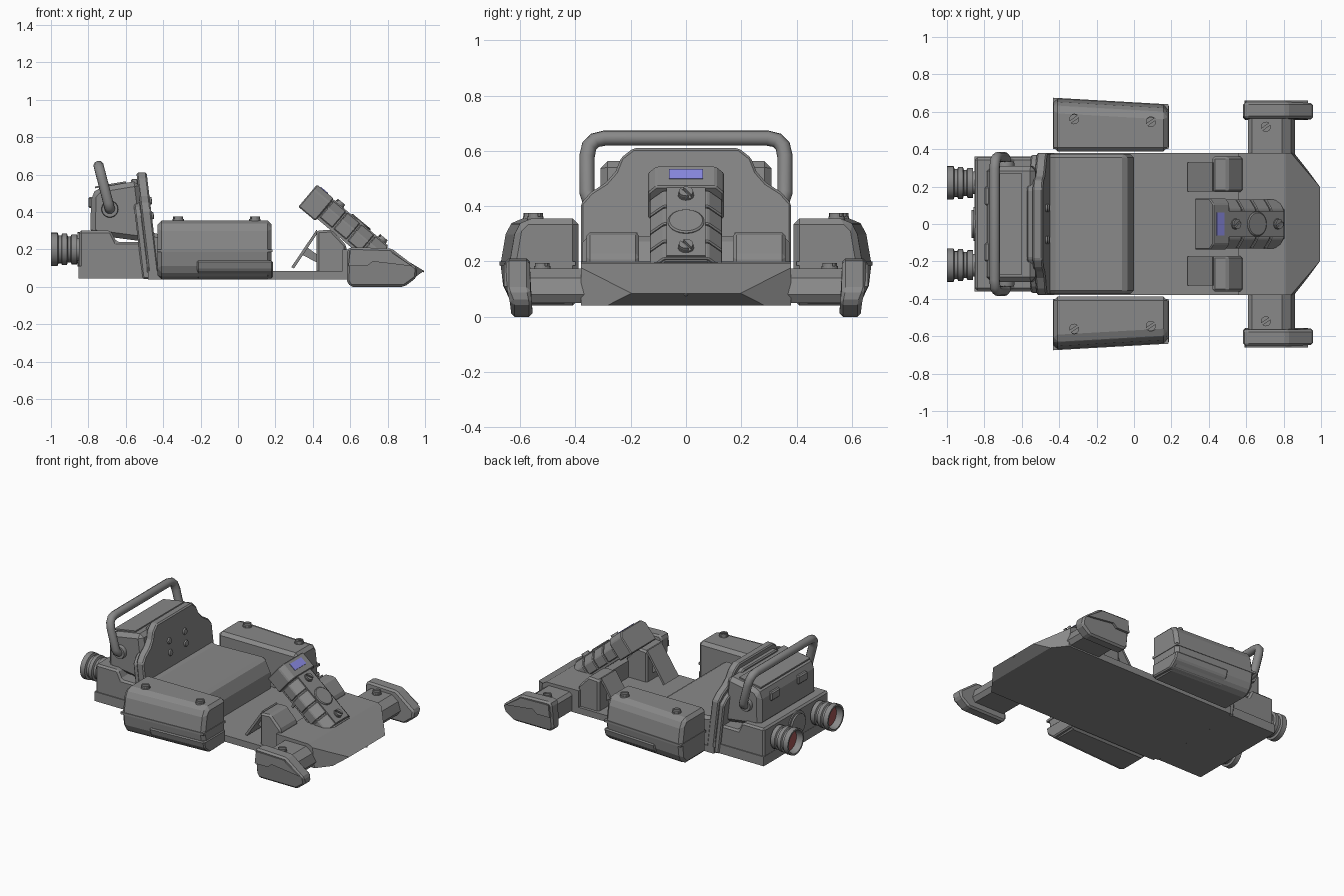
import bpy, bmesh, math
from mathutils import Matrix, Vector

if "Cube" in bpy.data.objects:
    bpy.data.objects.remove(bpy.data.objects["Cube"])


def material(name, rgb):
    m = bpy.data.materials.new(name)
    m.diffuse_color = (*rgb, 1)
    m.use_nodes = True
    m.node_tree.nodes["Principled BSDF"].inputs["Base Color"].default_value = m.diffuse_color
    return m


GREY = material("body grey", (0.25, 0.25, 0.25))
BLUE = material("screen blue", (0.26, 0.26, 0.78))
RED = material("exhaust red", (0.36, 0.09, 0.09))


def finish(name, bm, mat=GREY, bevel=0, matrix=None, smooth=False, segments=1):
    if matrix is not None:
        bm.transform(matrix)
    bmesh.ops.recalc_face_normals(bm, faces=bm.faces)
    me = bpy.data.meshes.new(name)
    bm.to_mesh(me)
    bm.free()
    me.materials.append(mat)
    ob = bpy.data.objects.new(name, me)
    bpy.context.collection.objects.link(ob)
    if bevel:
        b = ob.modifiers.new("bevel", 'BEVEL')
        b.width, b.segments, b.limit_method = bevel, segments, 'ANGLE'
    if smooth:
        bpy.ops.object.select_all(action='DESELECT')
        ob.select_set(True)
        bpy.context.view_layer.objects.active = ob
        bpy.ops.object.shade_smooth_by_angle(angle=math.radians(35))
    return ob


def extrude(bm, pts, axis, lo, hi):
    """Prism: a 2D profile swept along one axis."""
    place = {'x': lambda a, b, t: (t, a, b), 'y': lambda a, b, t: (a, t, b),
             'z': lambda a, b, t: (a, b, t)}[axis]
    ends = [[bm.verts.new(place(a, b, t)) for a, b in pts] for t in (lo, hi)]
    for e in ends:
        bm.faces.new(e)
    n = len(pts)
    for i in range(n):
        j = (i + 1) % n
        bm.faces.new((ends[0][i], ends[0][j], ends[1][j], ends[1][i]))


def prism(name, pts, axis, lo, hi, warp=None, **kw):
    bm = bmesh.new()
    extrude(bm, pts, axis, lo, hi)
    if warp:
        for v in bm.verts:
            warp(v.co)
    return finish(name, bm, **kw)


def box(name, x, y, z, **kw):
    return prism(name, [(x[0], z[0]), (x[1], z[0]), (x[1], z[1]), (x[0], z[1])],
                 'y', y[0], y[1], **kw)


def lathe(name, profile, matrix, **kw):
    """Revolve (radius, height) points around local z."""
    bm = bmesh.new()
    vs = [bm.verts.new((r, 0, h)) for r, h in profile]
    es = [bm.edges.new(p) for p in zip(vs, vs[1:])]
    bmesh.ops.spin(bm, geom=vs + es, cent=(0, 0, 0), axis=(0, 0, 1),
                   angle=math.tau, steps=24, use_merge=True)
    bmesh.ops.remove_doubles(bm, verts=bm.verts, dist=1e-5)
    return finish(name, bm, matrix=matrix, smooth=True, **kw)


def screw(name, r, matrix):
    """Two half-round pads leave a slot across a low disc."""
    bm = bmesh.new()
    bmesh.ops.create_cone(bm, cap_ends=True, segments=20, radius1=r, radius2=r,
                          depth=0.02, matrix=Matrix.Translation((0, 0, -0.002)))
    for s in (1, -1):
        arc = [math.radians(12 + 156 * i / 8) for i in range(9)]
        extrude(bm, [(r * .9 * math.cos(a), s * r * .9 * math.sin(a)) for a in arc], 'z', 0.005, 0.02)
    return finish(name, bm, matrix=matrix @ Matrix.Rotation(0.6, 4, 'Z'))


T = Matrix.Translation

# Floor and seat
box("floor", (-0.48, 0.60), (-0.38, 0.38), (0.04, 0.085))
prism("seat_cushion", [(-0.5, 0.06), (0.0, 0.06), (0.0, 0.2), (-0.045, 0.29), (-0.42, 0.28), (-0.5, 0.3)],
      'y', -0.375, 0.375, bevel=0.02)


def lean(co):
    co.x -= 0.12 * (co.z - 0.04)


half = [(0.38, 0.04), (0.38, 0.41), (0.345, 0.45), (0.29, 0.485), (0.255, 0.525), (0.235, 0.575), (0.19, 0.61)]
outline = half + [(-y, z) for y, z in reversed(half)]
prism("seat_back", outline, 'x', -0.475, -0.42, lean, bevel=0.008)
prism("seat_back_frame", [(y * 0.97, z * 0.94 + 0.003) for y, z in outline], 'x', -0.51, -0.47, lean, bevel=0.008)
for y in (-0.085, 0.085):
    for z in (0.38, 0.46):
        lathe("seat_stud", [(0.022, 0), (0.018, 0.009), (0, 0.012)],
              T((-0.42 - 0.12 * (z - 0.04), y, z)) @ Matrix.Rotation(math.radians(83), 4, 'Y'))

# Engine housing
prism("engine_base", [(-0.85, 0.05), (-0.85, 0.3), (-0.68, 0.3), (-0.65, 0.24), (-0.46, 0.24), (-0.46, 0.05)],
      'y', -0.355, 0.355, bevel=0.012)
box("engine_skirt", (-0.852, -0.46), (-0.362, 0.362), (0.045, 0.11))
prism("engine_cover", [(-0.79, 0.28), (-0.785, 0.49), (-0.75, 0.53), (-0.53, 0.567), (-0.49, 0.24)],
      'y', -0.31, 0.31, bevel=0.03)
prism("cover_panel", [(-0.765, 0.526), (-0.6, 0.554), (-0.6, 0.564), (-0.765, 0.536)], 'y', -0.27, 0.27)
for s in (1, -1):
    box("rear_latch", (-0.8, -0.77), sorted((s * 0.1, s * 0.2)), (0.42, 0.48), bevel=0.008)
lathe("rear_disc", [(0, 0.87), (0.075, 0.87), (0.075, 0.858), (0.092, 0.858), (0.092, 0.84)],
      T((0, 0, 0.2)) @ Matrix.Rotation(-math.pi / 2, 4, 'Y'))

# Exhausts with red cores
ribs = [(0.06, 0.82), (0.06, 0.86), (0.08, 0.86), (0.08, 0.89), (0.07, 0.895), (0.07, 0.91),
        (0.085, 0.915), (0.085, 0.94), (0.075, 0.945), (0.075, 0.96), (0.09, 0.965),
        (0.09, 1.0), (0.078, 1.0), (0.068, 0.955)]
for s in (1, -1):
    m = T((0, s * 0.22, 0.2)) @ Matrix.Rotation(-math.pi / 2, 4, 'Y')
    lathe("exhaust", ribs, m)
    lathe("exhaust_core", [(0.0, 0.962), (0.07, 0.957)], m, mat=RED)

# Roll bar: bevelled curve with rounded corners
cu = bpy.data.curves.new("roll_bar", 'CURVE')
cu.dimensions, cu.bevel_depth, cu.bevel_resolution, cu.use_fill_caps = '3D', 0.028, 3, True
side = [(0.29, 0.415), (0.335, 0.417), (0.352, 0.428), (0.358, 0.45), (0.358, 0.58), (0.350, 0.617), (0.33, 0.638), (0.295, 0.646)]
path = side + [(-y, z) for y, z in reversed(side)]
sp = cu.splines.new('POLY')
sp.points.add(len(path) - 1)
for p, (y, z) in zip(sp.points, path):
    p.co = (-0.685 - 0.26 * (z - 0.415), y, z, 1)
sp.use_smooth = True
bar = bpy.data.objects.new("roll_bar", cu)
bpy.context.collection.objects.link(bar)
cu.materials.append(GREY)
for s in (1, -1):
    lathe("bar_mount", [(0, 0.335), (0.042, 0.335), (0.045, 0.325), (0.045, 0.29)],
          T((-0.685, 0, 0.415)) @ Matrix.Rotation(-s * math.pi / 2, 4, 'X'))

# Side pods, narrower toward the nose
for s in (1, -1):
    def taper(co):
        if co.y > 0.5:
            co.y -= 0.035 * (co.x + 0.43) / 0.615
        co.y *= s
    prism("side_pod", [(0.388, 0.04), (0.61, 0.04), (0.66, 0.09), (0.672, 0.19), (0.65, 0.32), (0.615, 0.355), (0.388, 0.355)],
          'x', -0.43, 0.18, taper, bevel=0.022)
    prism("pod_belt", [(0.40, 0.05), (0.61, 0.045), (0.664, 0.09), (0.677, 0.14), (0.40, 0.14)],
          'x', -0.22, 0.186, taper, bevel=0.008)
    prism("pod_rail", [(0.40, 0.185), (0.675, 0.185), (0.675, 0.2), (0.40, 0.2)], 'x', -0.433, 0.184, taper)
    for x, y in ((-0.32, 0.56), (0.09, 0.545)):
        screw("pod_screw", 0.03, T((x, s * y, 0.355)))

# Nose with chevron grooves
bm = bmesh.new()
extrude(bm, [(0.56, 0.04), (0.93, 0.04), (0.995, 0.085), (0.81, 0.195), (0.56, 0.2)], 'y', -0.38, 0.38)


def cut(p, n, trim=False):
    bmesh.ops.bisect_plane(bm, geom=bm.verts[:] + bm.edges[:] + bm.faces[:], plane_co=p,
                           plane_no=n, clear_outer=trim)


for s in (1, -1):
    cut((0.86, s * 0.38, 0), (0.17, s * 0.135, 0.02), True)
    bmesh.ops.holes_fill(bm, edges=bm.edges, sides=0)
bmesh.ops.recalc_face_normals(bm, faces=bm.faces)
cut((0, 0, 0), (0, 1, 0))
bands = []
for s in (1, -1):
    n = Vector((0.62, s * 0.78, 0))
    for x in (0.80, 0.93, 0.975):
        for w in (0, 0.014):
            cut(Vector((x, 0, 0)) + n * w, n)
        bands.append((s, n, x))
groove = []
for f in bm.faces:
    c = f.calc_center_median()
    if f.normal.z > 0.3 and any(c.y * s > 0 and 0 < (c - Vector((x, 0, 0))).dot(n) < 0.014 for s, n, x in bands):
        groove.append(f)
ext = bmesh.ops.extrude_face_region(bm, geom=groove)
bmesh.ops.translate(bm, vec=(0, 0, -0.01), verts=[g for g in ext['geom'] if isinstance(g, bmesh.types.BMVert)])
finish("nose", bm)

# Front wings
for s in (1, -1):
    def tuck(co):
        if co.z < 0.09:
            co.y -= 0.02 if co.y > 0.6 else 0.01
        co.y *= s
    prism("wing_arm", [(0.61, 0.05), (0.84, 0.05), (0.86, 0.08), (0.84, 0.14), (0.79, 0.175), (0.63, 0.175), (0.61, 0.155)],
          'y', s * 0.36, s * 0.59)
    prism("wing_end", [(0.583, 0.03), (0.60, 0.0), (0.89, 0.0), (0.955, 0.05), (0.958, 0.10), (0.82, 0.205),
                       (0.60, 0.212), (0.583, 0.195)], 'y', 0.565, 0.652, tuck, bevel=0.018)
    prism("wing_trim", [(0.59, 0.11), (0.69, 0.11), (0.72, 0.135), (0.93, 0.11), (0.81, 0.19), (0.60, 0.195)],
          'y', 0.64, 0.659, tuck)
    screw("wing_screw", 0.03, T((0.705, s * 0.52, 0.175)))

# Pedals and their housings
for s in (1, -1):
    prism("pedal_housing", [(0.42, 0.07), (0.42, 0.3), (0.5, 0.305), (0.58, 0.22), (0.58, 0.07)],
          'y', s * 0.17, s * 0.36, bevel=0.012)
    prism("pedal", [(0.285, 0.105), (0.42, 0.305), (0.428, 0.29), (0.30, 0.098)], 'y', s * 0.175, s * 0.33)
    prism("pedal_arm", [(0.345, 0.17), (0.37, 0.21), (0.44, 0.16), (0.44, 0.12)], 'y', s * 0.23, s * 0.275)

# Sloping control column, built in its own tilted frame
C = T((0.43, 0, 0.54)) @ Matrix.Rotation(math.radians(40), 4, 'Y')


def section(w, top, low):
    h = [(w, low), (w, top - 0.045), (w * 0.62, top)]
    return h + [(-y, z) for y, z in reversed(h)]


prism("column_core", section(0.122, -0.02, -0.14), 'x', 0.08, 0.505, matrix=C)
for i in range(4):
    u = 0.112 + i * 0.098
    prism("column_shell", section(0.131, -0.012, -0.125), 'x', u, u + 0.09, matrix=C, bevel=0.005)
prism("column_strip", [(0.1, -0.07), (0.49, -0.07), (0.49, 0.07), (0.1, 0.07)], 'z', -0.03, -0.005, matrix=C)
prism("column_head", [(0.137, -0.155), (0.137, -0.03), (0.108, 0), (-0.108, 0), (-0.137, -0.03), (-0.137, -0.155)],
      'x', -0.01, 0.108, matrix=C, bevel=0.006)
box("screen", (0.014, 0.066), (-0.062, 0.062), (-0.003, 0.004), matrix=C, mat=BLUE)
lathe("column_dial", [(0, 0.008), (0.06, 0.008), (0.066, 0.003), (0.066, -0.02)], C @ T((0.30, 0, -0.005)))
for u in (0.15, 0.445):
    screw("column_screw", 0.029, C @ T((u, 0, -0.006)))
